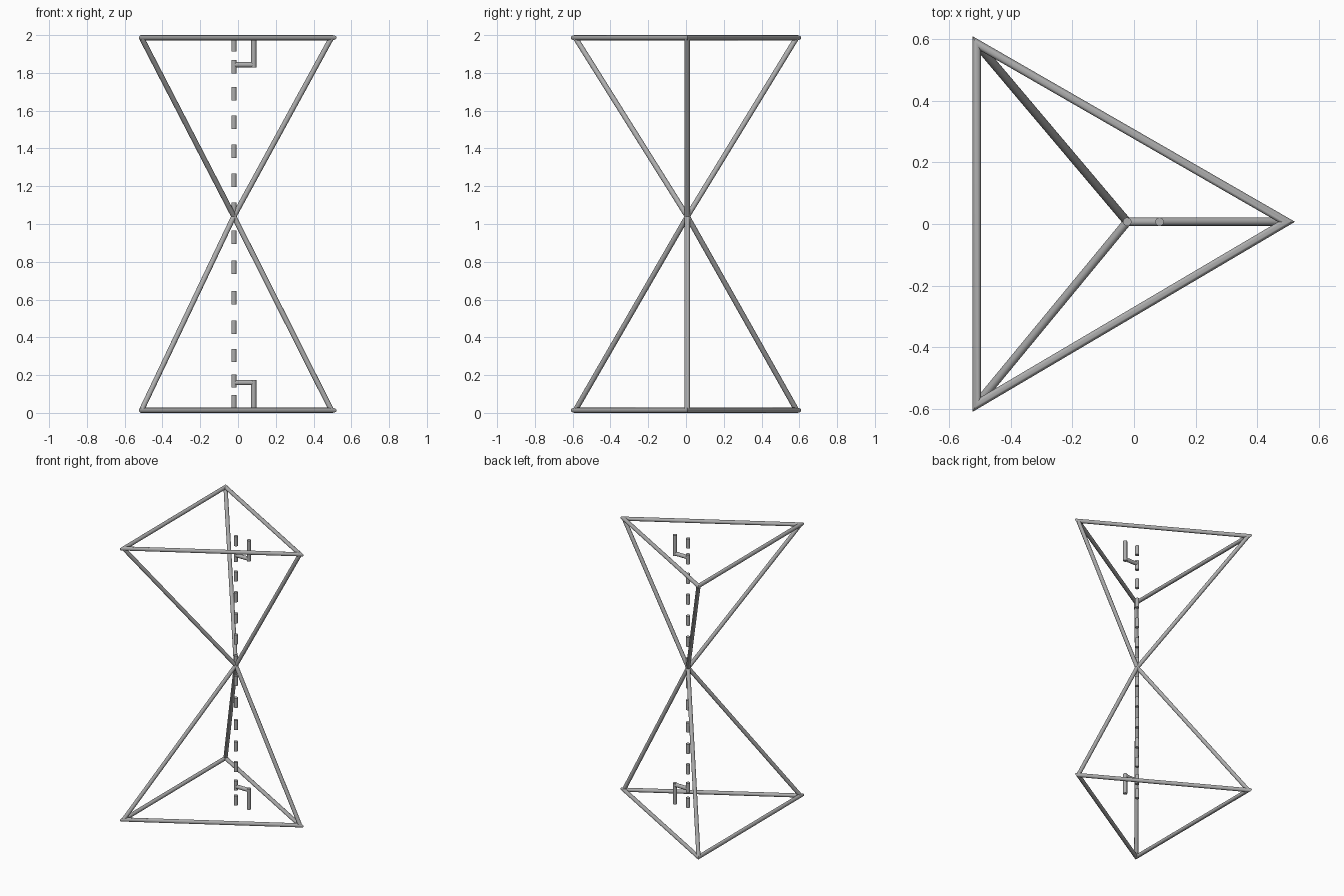
import bpy, bmesh
from math import sin, cos, pi
from mathutils import Vector

if "Cube" in bpy.data.objects:
    bpy.data.objects.remove(bpy.data.objects["Cube"])

R = 0.0138          # rod radius
SIDES = 20
AX, AY = -0.022, 0.007
APEX = Vector((AX, AY, 1.04))
CORNERS = [(-0.511, -0.586), (0.495, 0.007), (-0.511, 0.586)]
Z_LEVELS = {"lower": R, "upper": 2 - R}

grey = bpy.data.materials.new("dark_grey")
grey.diffuse_color = (0.42, 0.42, 0.42, 1)
grey.use_nodes = True
grey.node_tree.nodes["Principled BSDF"].inputs["Base Color"].default_value = grey.diffuse_color


def tube(name, pts, closed=False):
    """Round rod between two points, or a closed loop with mitred corners."""
    pts = [Vector(p) for p in pts]
    n = len(pts)
    bm = bmesh.new()
    rings = []
    for i, p in enumerate(pts):
        if closed:
            u, v = (pts[i - 1] - p).normalized(), (pts[(i + 1) % n] - p).normalized()
            side, up = (u + v).normalized(), u.cross(v).normalized()
            stretch = 1 / sin(u.angle(v) / 2)
        else:
            d = (pts[1] - pts[0]).normalized()
            side = d.orthogonal().normalized()
            up, stretch = d.cross(side), 1
        rings.append([bm.verts.new(p + side * R * stretch * cos(t) + up * R * sin(t))
                      for t in (2 * pi * k / SIDES for k in range(SIDES))])
    for i in range(n if closed else n - 1):
        r0, r1 = rings[i], rings[(i + 1) % n]
        for k in range(SIDES):
            j = (k + 1) % SIDES
            bm.faces.new((r0[k], r0[j], r1[j], r1[k]))
    if not closed:
        bm.faces.new(rings[0])
        bm.faces.new(rings[-1])
    bmesh.ops.recalc_face_normals(bm, faces=bm.faces)
    me = bpy.data.meshes.new(name)
    bm.to_mesh(me)
    bm.free()
    me.materials.append(grey)
    ob = bpy.data.objects.new(name, me)
    bpy.context.collection.objects.link(ob)
    bpy.context.view_layer.objects.active = ob
    ob.select_set(True)
    bpy.ops.object.shade_smooth_by_angle()
    ob.select_set(False)


# triangular bases and the slanted edges meeting at the shared apex
for label, z in Z_LEVELS.items():
    base = [(x, y, z) for x, y in CORNERS]
    tube(label + "_base_triangle", base, closed=True)
    for i, c in enumerate(base):
        tube(f"{label}_slanted_edge_{i + 1}", [c, APEX])

# dashed height line
DASHES = [0.06, 0.169, 0.304, 0.453, 0.609, 0.771, 0.93,
          1.078, 1.232, 1.385, 1.539, 1.69, 1.832, 1.947]
for i, z in enumerate(DASHES):
    tube(f"height_dash_{i + 1}", [(AX, AY, z - 0.035), (AX, AY, z + 0.035)])

# right-angle marks: one horizontal and one vertical rod each
for label, z_bar, z_end in (("lower", 0.16, 0.022), ("upper", 1.843, 1.98)):
    x = 0.083
    out = R if z_bar > z_end else -R
    tube(label + "_right_angle_bar", [(AX, AY, z_bar), (x, AY, z_bar)])
    tube(label + "_right_angle_post", [(x, AY, z_bar + out), (x, AY, z_end)])
